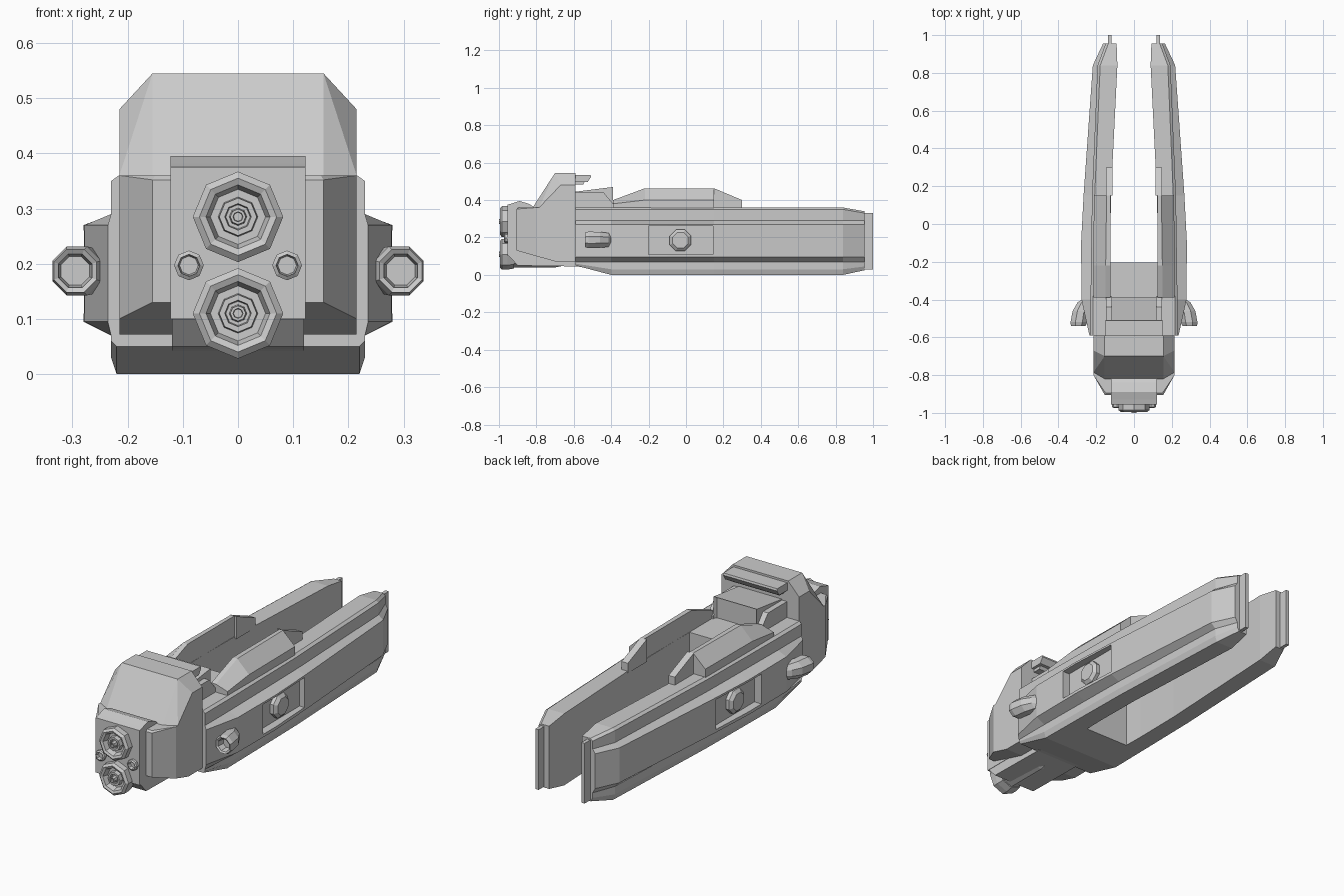
import bpy, bmesh
from math import sin, cos, pi
from mathutils import Vector

if "Cube" in bpy.data.objects:
    bpy.data.objects.remove(bpy.data.objects["Cube"])


def finish(name, bm, mirror=False):
    bmesh.ops.remove_doubles(bm, verts=bm.verts, dist=1e-5)
    bmesh.ops.recalc_face_normals(bm, faces=bm.faces)
    me = bpy.data.meshes.new(name)
    bm.to_mesh(me)
    bm.free()
    ob = bpy.data.objects.new(name, me)
    bpy.context.collection.objects.link(ob)
    if mirror:
        ob.modifiers.new("mirror", 'MIRROR')
    return ob


def loft(name, rings, mirror=False):
    bm = bmesh.new()
    vs = [[bm.verts.new(p) for p in r] for r in rings]
    n = len(rings[0])
    for a, b in zip(vs, vs[1:]):
        for i in range(n):
            j = (i + 1) % n
            bm.faces.new((a[i], a[j], b[j], b[i]))
    bm.faces.new(vs[0])
    bm.faces.new(vs[-1])
    return finish(name, bm, mirror)


def hull(name, pts, both=False, mirror=False):
    """Convex solid; both=True adds the points reflected in x."""
    bm = bmesh.new()
    for x, y, z in pts:
        bm.verts.new((x, y, z))
        if both:
            bm.verts.new((-x, y, z))
    bmesh.ops.convex_hull(bm, input=bm.verts)
    bmesh.ops.dissolve_limit(bm, angle_limit=0.02, verts=bm.verts, edges=bm.edges)
    return finish(name, bm, mirror)


def prism(name, w, prof, x0=None, mirror=False):
    """(y, z) profile extruded in x from x0 (default -w) to w."""
    x0 = -w if x0 is None else x0
    return loft(name, [[(x, y, z) for y, z in prof] for x in (x0, w)], mirror)


def ring(c, r, axis='y', turn=0.0, n=8):
    pts = []
    for i in range(n):
        a = 2 * pi * i / n + turn
        u, v = r * cos(a), r * sin(a)
        pts.append(Vector(c) + Vector((u, 0, v) if axis == 'y' else (0, u, v)))
    return pts


def nozzle(name, x, z, prof, mirror=False):
    return loft(name, [ring((x, y, z), r) for y, r in prof], mirror)


# Long side arms: y, inner x, body x, panel x, bottom z, top z
stations = [(-.59, .10, .23, .236, .05, .36), (-.4, .12, .23, .278, 0, .36),
            (-.1, .125, .226, .28, 0, .36), (.15, .122, .222, .267, 0, .36),
            (.84, .088, .193, .218, 0, .36), (.955, .092, .15, .164, .025, .34)]
rings = []
for y, xi, xb, xo, z0, zt in stations:
    sec = [(xi, z0), (xb - .01, z0), (xb, z0 * .6 + .03), (xb, .07), (xo, .095), (xo, .27),
           (xb, .29), (xb, zt - .01), (xb - .014, zt), (xi, zt)]
    rings.append([(x, y, z) for x, z in sec])
arm = loft("side_arm", rings)

# Recessed bay on the outside of each arm
cutter = prism("bay_cutter", .35, [(-.2, .11), (.145, .11), (.145, .26), (-.2, .26)], x0=.24)
cutter.hide_render = True
cutter.hide_set(True)
cut = arm.modifiers.new("bay", 'BOOLEAN')
cut.object = cutter
cut.solver = 'EXACT'
arm.modifiers.new("mirror", 'MIRROR')
loft("bay_knob", [ring((x, -.03, .185), r, 'x', pi / 8)
                  for x, r in ((.23, .062), (.258, .062), (.272, .045))], True)

# Tip blades
prism("tip_blade", .137, [(.94, .03), (1.0, .03), (1.0, .332), (.94, .332)], x0=.119, mirror=True)

# Raised fins on the arms
rings = []
for y, xt, xo, zs, zt in [(-.39, .15, .215, .38, .40), (-.22, .15, .215, .40, .463),
                          (.15, .145, .212, .40, .463)]:
    rings.append([(.125, y, .35), (.125, y, zt), (xt, y, zt), (xo, y, zs), (xo, y, .35)])
loft("arm_fin", rings, True)
prism("fin_tail", .148, [(.15, .35), (.15, .463), (.3, .40), (.3, .35)], x0=.113, mirror=True)

# Centre body between the arms
prism("centre_body", .13, [(-.59, .05), (-.4, 0), (-.205, 0), (-.205, .36), (-.59, .36)])

# Cabin with framed rear window
cab = bmesh.new()
yz = [(-.59, .35), (-.39, .35), (-.39, .47), (-.59, .445)]
a = [cab.verts.new((-.12, y, z)) for y, z in yz]
b = [cab.verts.new((.12, y, z)) for y, z in yz]
cab.faces.new(a)
cab.faces.new(b)
for i in range(4):
    j = (i + 1) % 4
    cab.faces.new((a[i], b[i], b[j], a[j]))
bmesh.ops.recalc_face_normals(cab, faces=cab.faces)
rear = [f for f in cab.faces if f.normal.y > .9]
bmesh.ops.inset_region(cab, faces=rear, thickness=.012, depth=0)
bmesh.ops.translate(cab, verts=rear[0].verts, vec=(0, -.015, 0))
finish("cabin", cab)
prism("cabin_flank", .148, [(-.59, .35), (-.385, .35), (-.385, .375), (-.44, .44), (-.59, .44)],
      x0=.118, mirror=True)

# Head: lower block and tower
hull("head_block", [(.155, -.905, .13), (.155, -.905, .352), (.15, -.895, .36), (.215, -.8, .1),
                    (.215, -.8, .36), (.215, -.7, .072), (.155, -.7, .072), (.215, -.58, .072),
                    (.215, -.58, .36)], both=True)
hull("head_tower", [(.155, -.82, .36), (.215, -.785, .36), (.215, -.67, .48), (.155, -.7, .545),
                    (.155, -.59, .545), (.215, -.59, .48), (.215, -.59, .3), (.155, -.82, .3),
                    (.215, -.785, .3)], both=True)
# Stepped overhang at the back of the tower
prism("tower_visor", .15, [(-.6, .535), (-.51, .535), (-.507, .525), (-.525, .497), (-.6, .497)])
prism("visor_base", .135, [(-.6, .5), (-.54, .5), (-.55, .482), (-.6, .482)])

# Nose block and keel
prism("nose_block", .122, [(-.955, .1), (-.955, .375), (-.93, .382), (-.89, .395), (-.84, .38),
                           (-.78, .34), (-.78, .1)])
prism("keel", .12, [(-.955, .11), (-.9, .05), (-.58, .045), (-.42, .02), (-.42, .11)])
nozzle("lower_barrel", 0, .11, [(-.96, .07), (-.7, .07), (-.6, .05)])

# Two main engines, nested rings
prof = [(-.92, .076), (-.955, .082), (-.985, .082), (-.995, .07), (-.99, .058), (-.962, .05),
        (-.962, .036), (-.985, .034), (-.985, .024), (-.97, .022), (-.97, .016), (-1.0, .014),
        (-1.0, .009), (-.985, .008)]
for name, z in (("upper_engine", .285), ("lower_engine", .11)):
    nozzle(name, 0, z, prof)
# Small thrusters beside them
nozzle("small_thruster", .089, .197, [(-.94, .027), (-.968, .027), (-.973, .02), (-.955, .017)], True)

# Curved side pods
loft("side_pod", [ring(c, r, 'y', pi / 8) for c, r in (
    ((.295, -.50, .187), .028), ((.295, -.535, .187), .033), ((.295, -.54, .187), .042),
    ((.292, -.52, .187), .048), ((.282, -.46, .187), .046), ((.262, -.415, .187), .04),
    ((.24, -.395, .187), .03))], True)
